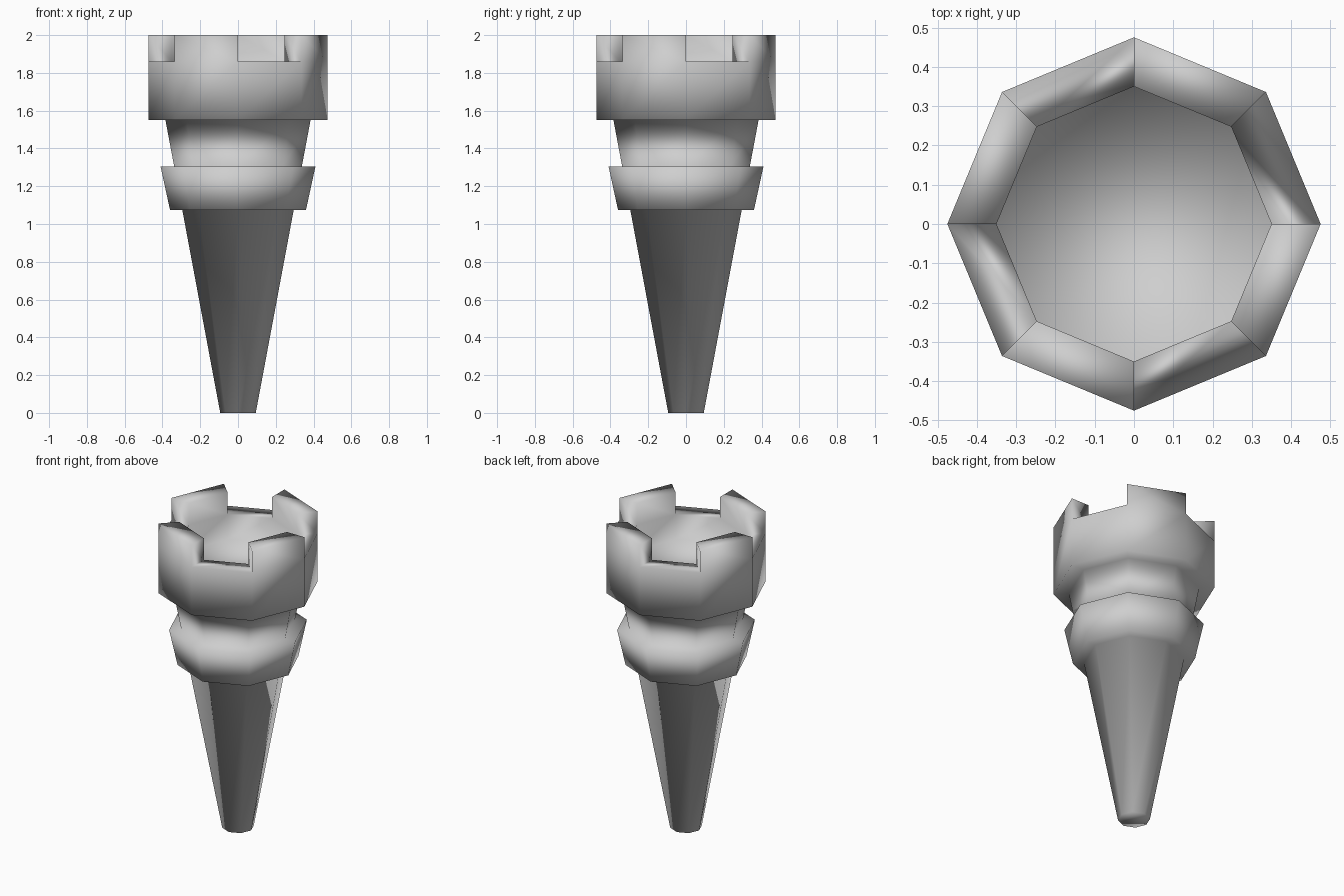
import bpy, bmesh, math
from mathutils import Vector

# Remove the default object
cube = bpy.data.objects.get("Cube")
if cube:
    bpy.data.objects.remove(cube, do_unlink=True)

SIDES = 8
MERLON_HEIGHT = 0.14

# (radius, height) from the tip up the outside and down into the top
PROFILE = [
    (0.094, 0.0), (0.295, 1.075),      # tapered shaft
    (0.36, 1.075), (0.41, 1.305),      # flared band
    (0.338, 1.305), (0.384, 1.55),     # neck
    (0.475, 1.55), (0.475, 1.86),      # collar
    (0.35, 1.86), (0.35, 1.7),         # rim and inner wall
]
RIM = 7  # profile step that forms the flat rim


def material(name, value):
    mat = bpy.data.materials.new(name)
    mat.use_nodes = True
    color = (value, value, value, 1)
    mat.diffuse_color = color
    mat.node_tree.nodes["Principled BSDF"].inputs["Base Color"].default_value = color
    return mat


def ring(bm, radius, z):
    step = 2 * math.pi / SIDES
    return [bm.verts.new((radius * math.cos(i * step), radius * math.sin(i * step), z))
            for i in range(SIDES)]


bm = bmesh.new()
rings = [ring(bm, r, z) for r, z in PROFILE]

# Walls of the tower
rim_faces = []
for level, (low, high) in enumerate(zip(rings, rings[1:])):
    for i in range(SIDES):
        j = (i + 1) % SIDES
        face = bm.faces.new((low[i], low[j], high[j], high[i]))
        if level == RIM:
            rim_faces.append(face)

# Tip and inner floor
bm.faces.new(rings[0][::-1])
bm.faces.new(rings[-1])

# Battlements rise from every second rim segment
raised = bmesh.ops.extrude_discrete_faces(bm, faces=rim_faces[1::2])
for face in raised["faces"]:
    bmesh.ops.translate(bm, verts=face.verts, vec=Vector((0, 0, MERLON_HEIGHT)))

bmesh.ops.recalc_face_normals(bm, faces=bm.faces)
for face in bm.faces:
    face.smooth = True

mesh = bpy.data.meshes.new("tower")
bm.to_mesh(mesh)
bm.free()
mesh.materials.append(material("light grey", 0.62))
tower = bpy.data.objects.new("tower", mesh)
bpy.context.collection.objects.link(tower)
